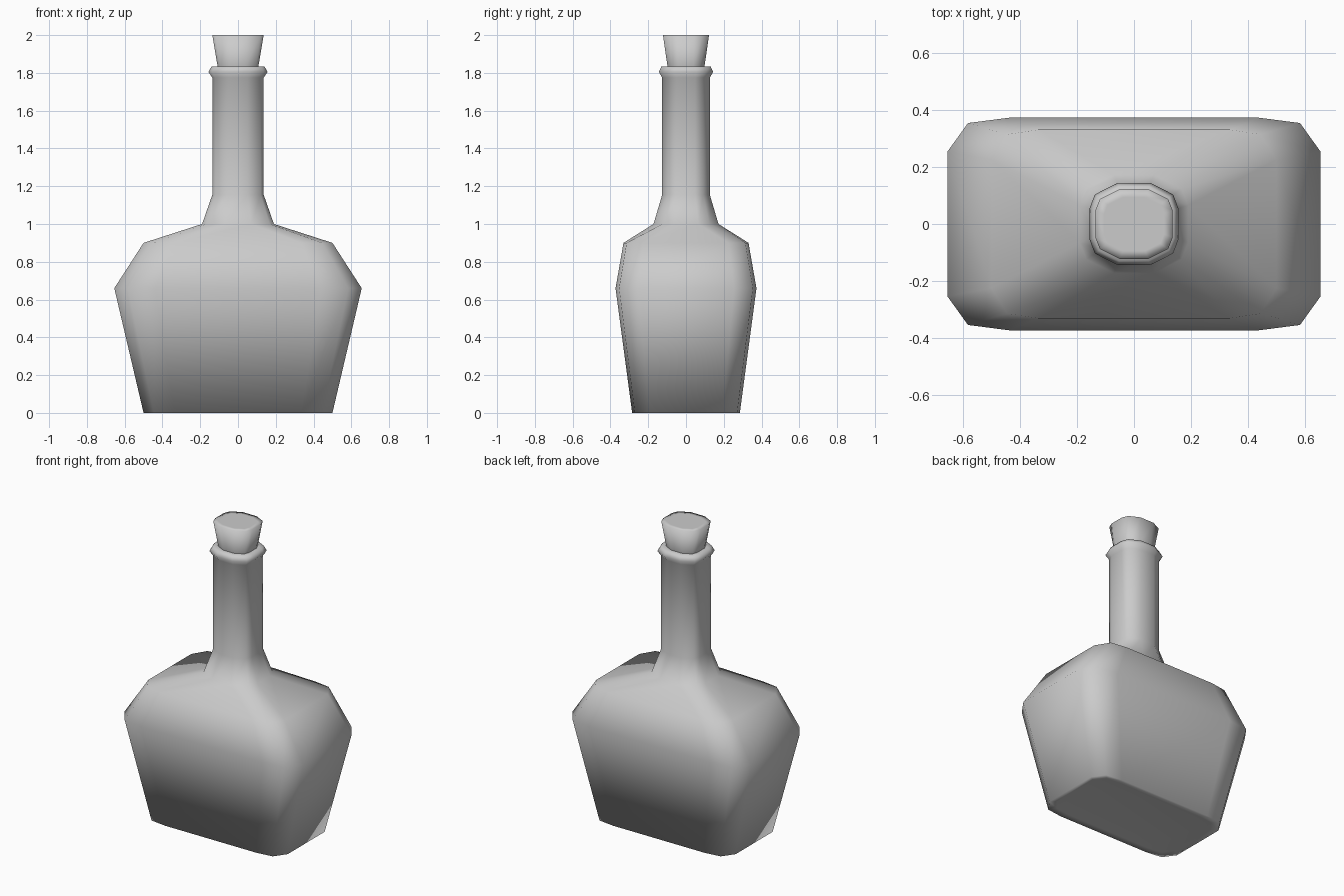
import bpy, bmesh

if "Cube" in bpy.data.objects:
    bpy.data.objects.remove(bpy.data.objects["Cube"])

# Quarter cross-sections as fractions of the half width and half depth
BODY = [(1, .68), (.89, .95), (.67, 1)]
NECK = [(1, .38), (.88, .72), (.37, 1)]


def ring(bm, z, hx, hy, quarter):
    q = [(x * hx, y * hy) for x, y in quarter]
    half = q + [(-x, y) for x, y in reversed(q)]
    pts = half + [(-x, -y) for x, y in half]
    return [bm.verts.new((x, y, z)) for x, y in pts]


def loft(name, levels, cap_start=False, cap_end=False):
    bm = bmesh.new()
    rings = [ring(bm, *lv) for lv in levels]
    n = len(rings[0])
    for a, b in zip(rings, rings[1:]):
        for i in range(n):
            j = (i + 1) % n
            bm.faces.new((a[i], a[j], b[j], b[i]))
    if cap_start:
        bm.faces.new(list(reversed(rings[0])))
    if cap_end:
        bm.faces.new(rings[-1])
    for f in bm.faces:
        f.smooth = True
    me = bpy.data.meshes.new(name)
    bm.to_mesh(me)
    bm.free()
    ob = bpy.data.objects.new(name, me)
    bpy.context.collection.objects.link(ob)
    return ob


# Bottle: base with an inset rim, body, shoulders, neck and lip
loft("bottle", [
    (.004, .46, .245, BODY),
    (0, .50, .285, BODY),
    (.66, .655, .373, BODY),
    (.90, .50, .331, BODY),
    (1.0, .19, .172, NECK),
    (1.155, .136, .126, NECK),
    (1.775, .136, .126, NECK),
    (1.805, .156, .144, NECK),
    (1.835, .140, .130, NECK),
    (1.835, .108, .098, NECK),
], cap_start=True)

# Flared cork stopper with an inset top
loft("cork", [
    (1.835, .108, .098, NECK),
    (2.0, .136, .122, NECK),
    (2.0, .105, .094, NECK),
], cap_end=True)
